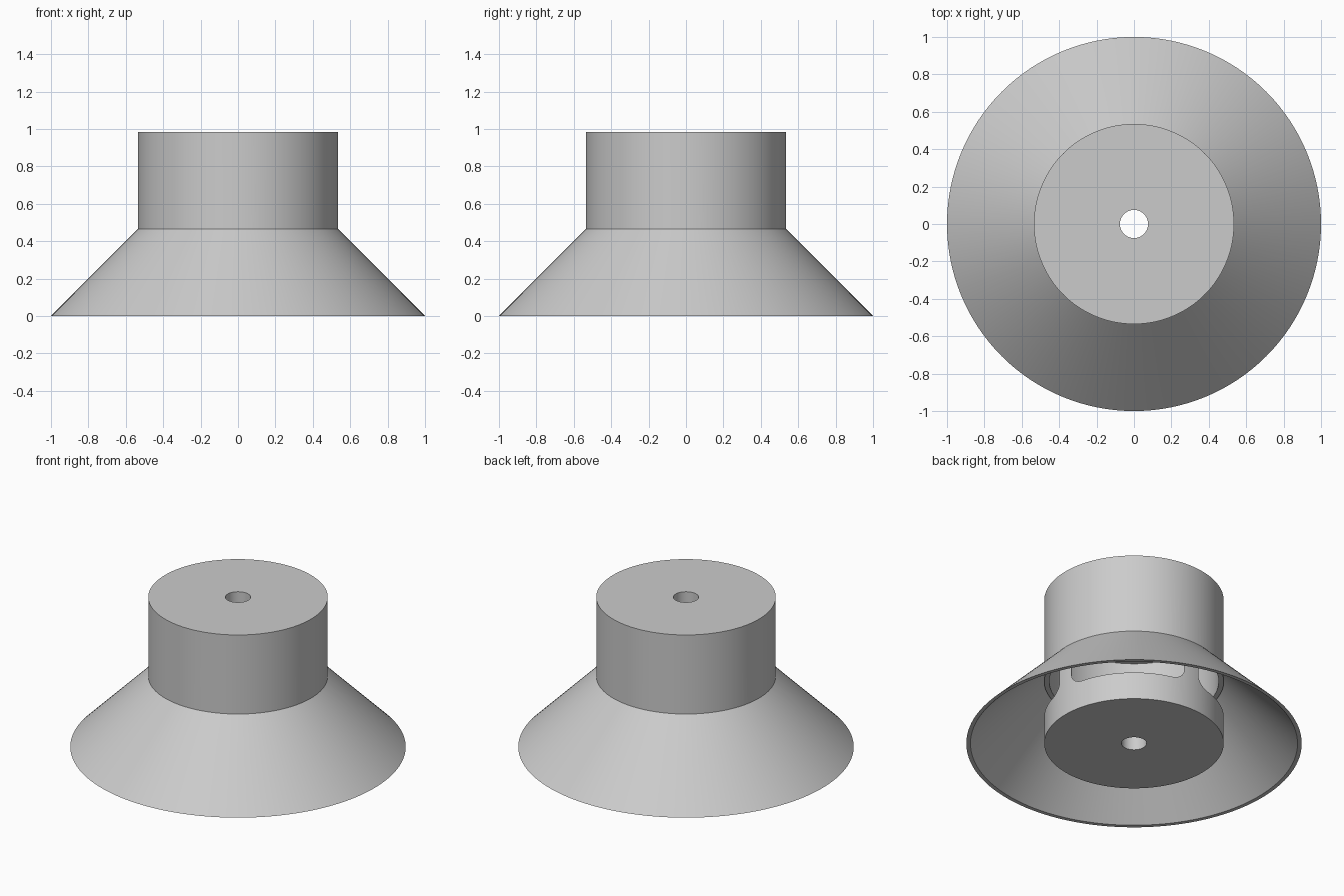
import bpy, bmesh, math
from mathutils import Matrix

if "Cube" in bpy.data.objects:
    bpy.data.objects.remove(bpy.data.objects["Cube"])

SEGMENTS = 128
RADIUS, WALL, HEIGHT = 0.535, 0.03, 0.985   # drum
HOLE, FLOOR, CEILING = 0.075, 0.14, 0.84    # axial hole and cavity
SLOPE_TOP, LIP = 0.465, 0.025               # skirt
WINDOW_LOW, WINDOW_HIGH, WINDOW_WIDTH, CORNER = 0.18, 0.425, 0.674, 0.07

grey = bpy.data.materials.new("plain_grey")
grey.use_nodes = True
grey.diffuse_color = (0.6, 0.6, 0.6, 1)
grey.node_tree.nodes["Principled BSDF"].inputs["Base Color"].default_value = grey.diffuse_color


def add_object(name, bm):
    bmesh.ops.recalc_face_normals(bm, faces=bm.faces)
    mesh = bpy.data.meshes.new(name)
    bm.to_mesh(mesh)
    bm.free()
    mesh.materials.append(grey)
    obj = bpy.data.objects.new(name, mesh)
    bpy.context.collection.objects.link(obj)
    return obj


def lathe(name, profile):
    """Revolve a closed (radius, height) outline around z."""
    bm = bmesh.new()
    rings = []
    for i in range(SEGMENTS):
        a = math.tau * i / SEGMENTS
        rings.append([bm.verts.new((r * math.cos(a), r * math.sin(a), z)) for r, z in profile])
    n = len(profile)
    for i in range(SEGMENTS):
        here, there = rings[i], rings[(i + 1) % SEGMENTS]
        for j in range(n):
            k = (j + 1) % n
            bm.faces.new((here[j], there[j], there[k], here[k]))
    return add_object(name, bm)


def window_cutter(angle):
    """Long bar with rounded edges that cuts two opposite windows."""
    bm = bmesh.new()
    size = (1.4, WINDOW_WIDTH, WINDOW_HIGH - WINDOW_LOW)
    bmesh.ops.create_cube(bm, size=1, matrix=Matrix.Diagonal((*size, 1)))
    long_edges = [e for e in bm.edges if abs(e.verts[0].co.x - e.verts[1].co.x) > 1]
    bmesh.ops.bevel(bm, geom=long_edges, offset=CORNER, segments=8, profile=0.5, affect='EDGES')
    place = Matrix.Translation((0, 0, (WINDOW_LOW + WINDOW_HIGH) / 2)) @ Matrix.Rotation(angle, 4, 'Z')
    bmesh.ops.transform(bm, matrix=place, verts=bm.verts)
    cutter = add_object("window_cutter", bm)
    cutter.hide_render = True
    return cutter


def activate(obj):
    bpy.ops.object.select_all(action='DESELECT')
    obj.select_set(True)
    bpy.context.view_layer.objects.active = obj


# Hollow drum with a small hole through both end plates
inner = RADIUS - WALL
drum = lathe("drum", [(HOLE, 0), (RADIUS, 0), (RADIUS, HEIGHT), (HOLE, HEIGHT),
                      (HOLE, CEILING), (inner, CEILING), (inner, FLOOR), (HOLE, FLOOR)])

# Four windows beneath the skirt, leaving narrow posts on the axes
for angle in (math.pi / 4, -math.pi / 4):
    cutter = window_cutter(angle)
    cut = drum.modifiers.new("windows", 'BOOLEAN')
    cut.operation = 'DIFFERENCE'
    cut.solver = 'EXACT'
    cut.object = cutter
    activate(drum)
    bpy.ops.object.modifier_apply(modifier=cut.name)
    bpy.data.objects.remove(cutter)

# Thin conical skirt around the drum
skirt = lathe("skirt", [(1 - LIP, 0), (1, 0), (RADIUS, SLOPE_TOP), (RADIUS, SLOPE_TOP - LIP)])

for obj in (drum, skirt):
    activate(obj)
    bpy.ops.object.shade_smooth_by_angle(angle=math.radians(30))
